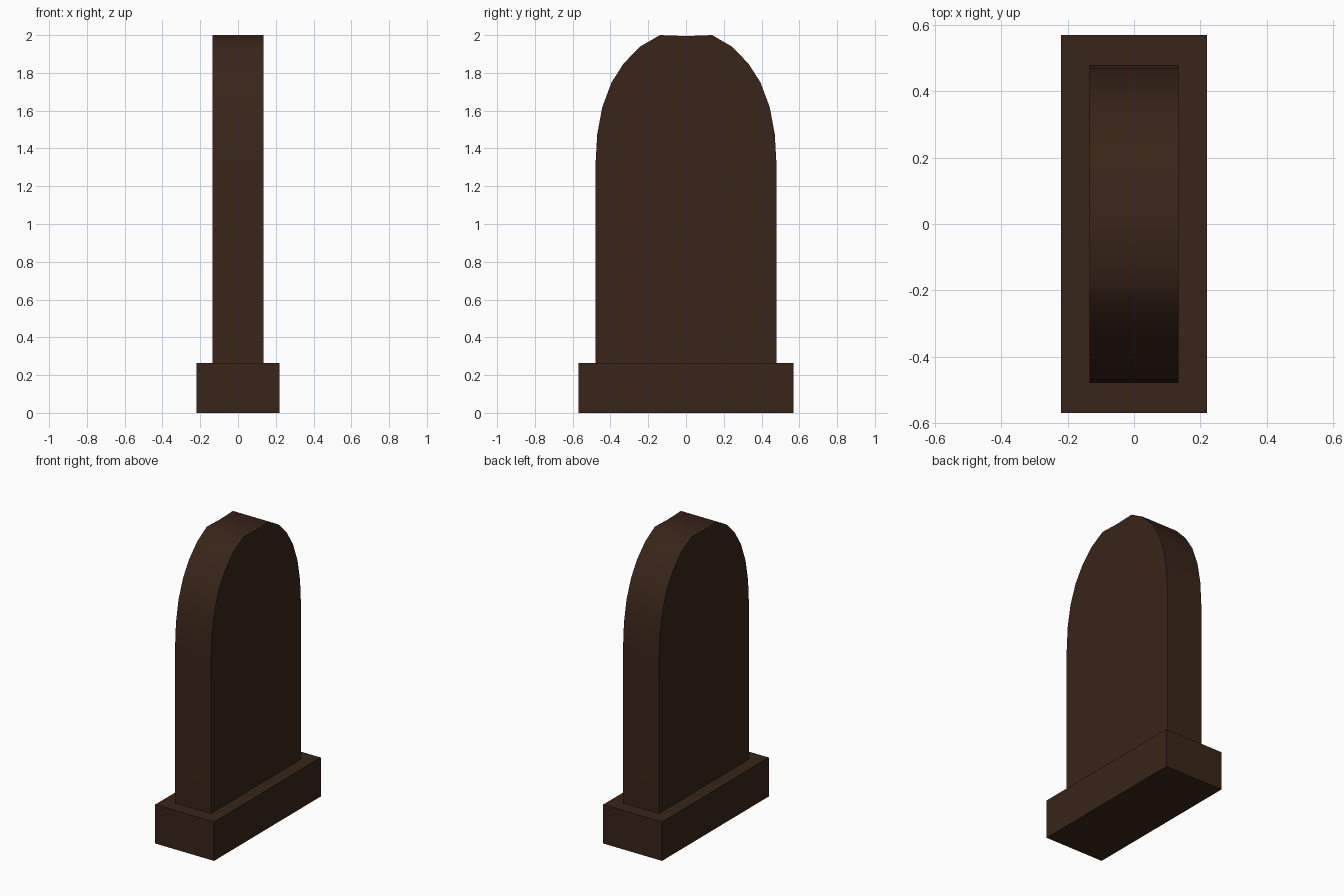
import bpy

if "Cube" in bpy.data.objects:
    bpy.data.objects.remove(bpy.data.objects["Cube"])

mat = bpy.data.materials.new("dark_brown_stone")
mat.diffuse_color = (0.04, 0.018, 0.009, 1)
mat.use_nodes = True
mat.node_tree.nodes["Principled BSDF"].inputs["Base Color"].default_value = mat.diffuse_color


def extrude_profile(name, profile, half_x):
    """Solid made by extruding a (y, z) outline between -half_x and +half_x."""
    n = len(profile)
    verts = [(x, y, z) for x in (-half_x, half_x) for y, z in profile]
    faces = [tuple(reversed(range(n))), tuple(range(n, 2 * n))]
    faces += [(i, (i + 1) % n, (i + 1) % n + n, i + n) for i in range(n)]
    mesh = bpy.data.meshes.new(name)
    mesh.from_pydata(verts, [], faces)
    mesh.materials.append(mat)
    obj = bpy.data.objects.new(name, mesh)
    bpy.context.collection.objects.link(obj)
    return obj


# Plinth: plain rectangular block
BASE_TOP = 0.263
extrude_profile("plinth", [(-0.57, 0), (0.57, 0), (0.57, BASE_TOP), (-0.57, BASE_TOP)], 0.22)

# Upright slab: straight sides, faceted arch with a slightly dipped crown
half = [(0.48, BASE_TOP), (0.48, 1.30), (0.47, 1.475), (0.443, 1.62),
        (0.394, 1.75), (0.33, 1.85), (0.242, 1.94), (0.138, 2.0)]
outline = half + [(0, 1.995)] + [(-y, z) for y, z in reversed(half)]
slab = extrude_profile("headstone_slab", outline, 0.135)

# Smooth rim, crisp front and back edges
bpy.ops.object.select_all(action='DESELECT')
slab.select_set(True)
bpy.context.view_layer.objects.active = slab
bpy.ops.object.shade_smooth_by_angle(angle=0.7)
